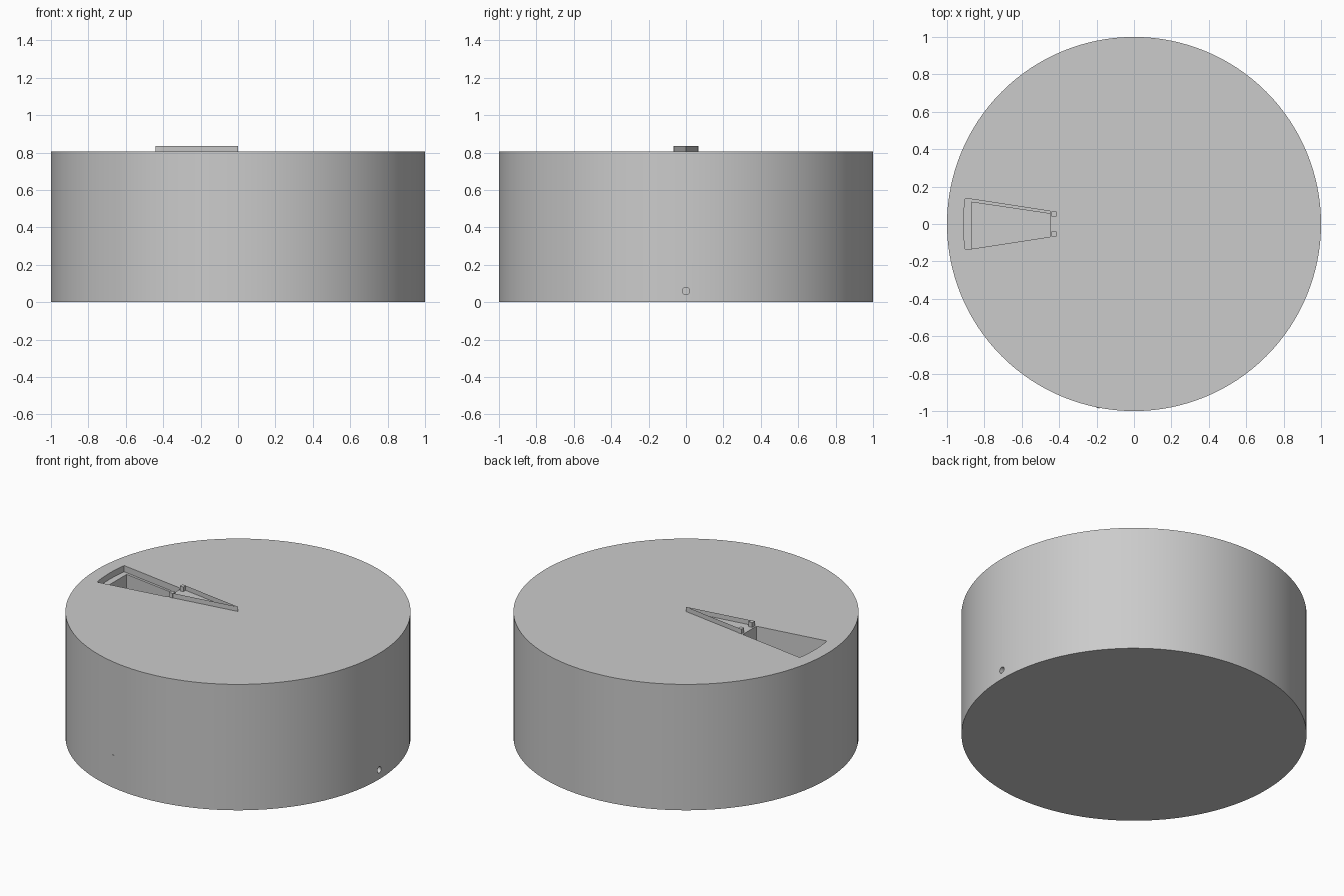
import bpy, bmesh, math
from mathutils import Matrix

cube = bpy.data.objects.get("Cube")
if cube:
    bpy.data.objects.remove(cube, do_unlink=True)

TOP = 0.805        # deck height
RIM = 0.835        # top of the guide fins
SLOPE = 0.153      # half width of the wedge per unit of radius

grey = bpy.data.materials.new("plain grey")
grey.use_nodes = True
colour = (0.6, 0.6, 0.6, 1)
grey.diffuse_color = colour
grey.node_tree.nodes["Principled BSDF"].inputs["Base Color"].default_value = colour


def finish(name, bm):
    bmesh.ops.recalc_face_normals(bm, faces=bm.faces)
    mesh = bpy.data.meshes.new(name)
    bm.to_mesh(mesh)
    bm.free()
    mesh.materials.append(grey)
    obj = bpy.data.objects.new(name, mesh)
    bpy.context.collection.objects.link(obj)
    return obj


def prism(name, outline, z0, z1):
    bm = bmesh.new()
    face = bm.faces.new([bm.verts.new((x, y, z0)) for x, y in outline])
    moved = bmesh.ops.extrude_face_region(bm, geom=[face])["geom"]
    bmesh.ops.translate(bm, vec=(0, 0, z1 - z0),
                        verts=[v for v in moved if isinstance(v, bmesh.types.BMVert)])
    return finish(name, bm)


def cylinder(name, radius, depth, sides, matrix):
    bm = bmesh.new()
    bmesh.ops.create_cone(bm, cap_ends=True, segments=sides, radius1=radius,
                          radius2=radius, depth=depth, matrix=matrix)
    return finish(name, bm)


def cut(target, cutter):
    cutter.hide_render = True
    mod = target.modifiers.new("cut", "BOOLEAN")
    mod.operation = "DIFFERENCE"
    mod.solver = "EXACT"
    mod.object = cutter
    bpy.context.view_layer.objects.active = target
    bpy.ops.object.modifier_apply(modifier=mod.name)
    bpy.data.objects.remove(cutter, do_unlink=True)


# Drum body
body = cylinder("drum_body", 1, TOP, 128, Matrix.Translation((0, 0, TOP / 2)))

# Shallow wedge recess with a curved outer end
half = math.atan(SLOPE)
arc = [(-0.912 * math.cos(a), 0.912 * math.sin(a))
       for a in (half * i / 4 for i in range(-4, 5))]
recess = [(-0.45, 0.45 * SLOPE)] + arc[::-1] + [(-0.45, -0.45 * SLOPE)]
cut(body, prism("recess_cutter", recess, TOP - 0.04, TOP + 0.1))

# Deep pit inside the recess, leaving a ledge on two sides
pit = [(-0.45, 0.055), (-0.87, 0.117), (-0.87, -0.87 * SLOPE), (-0.45, -0.45 * SLOPE)]
cut(body, prism("pit_cutter", pit, TOP - 0.4, TOP + 0.1))

# Cable hole low on the left side
cut(body, cylinder("cable_hole_cutter", 0.02, 0.3, 24,
                   Matrix.Translation((1, 0, 0.06)) @ Matrix.Rotation(math.pi / 2, 4, "Y")))

bpy.ops.object.select_all(action="DESELECT")
body.select_set(True)
bpy.context.view_layer.objects.active = body
bpy.ops.object.shade_smooth_by_angle(angle=math.radians(30))

# Thin guide fins from the centre, each ending in a small peg
for side, label in ((1, "back"), (-1, "front")):
    end = (-0.44, side * 0.44 * SLOPE)
    bm = bmesh.new()
    bm.faces.new([bm.verts.new(p) for p in (
        (0, 0, TOP), (*end, TOP), (*end, RIM), (0, 0, RIM))])
    finish(label + "_guide_fin", bm)
    y0, y1 = side * 0.04, side * 0.067
    prism(label + "_peg", [(-0.44, y0), (-0.415, y0), (-0.415, y1), (-0.44, y1)],
          TOP - 0.01, RIM)

# Small sliver showing through the front wall
prism("front_sliver", [(-0.2, -0.95), (-0.185, -0.95), (-0.185, -0.986), (-0.2, -0.983)],
      0.15, 0.21)
